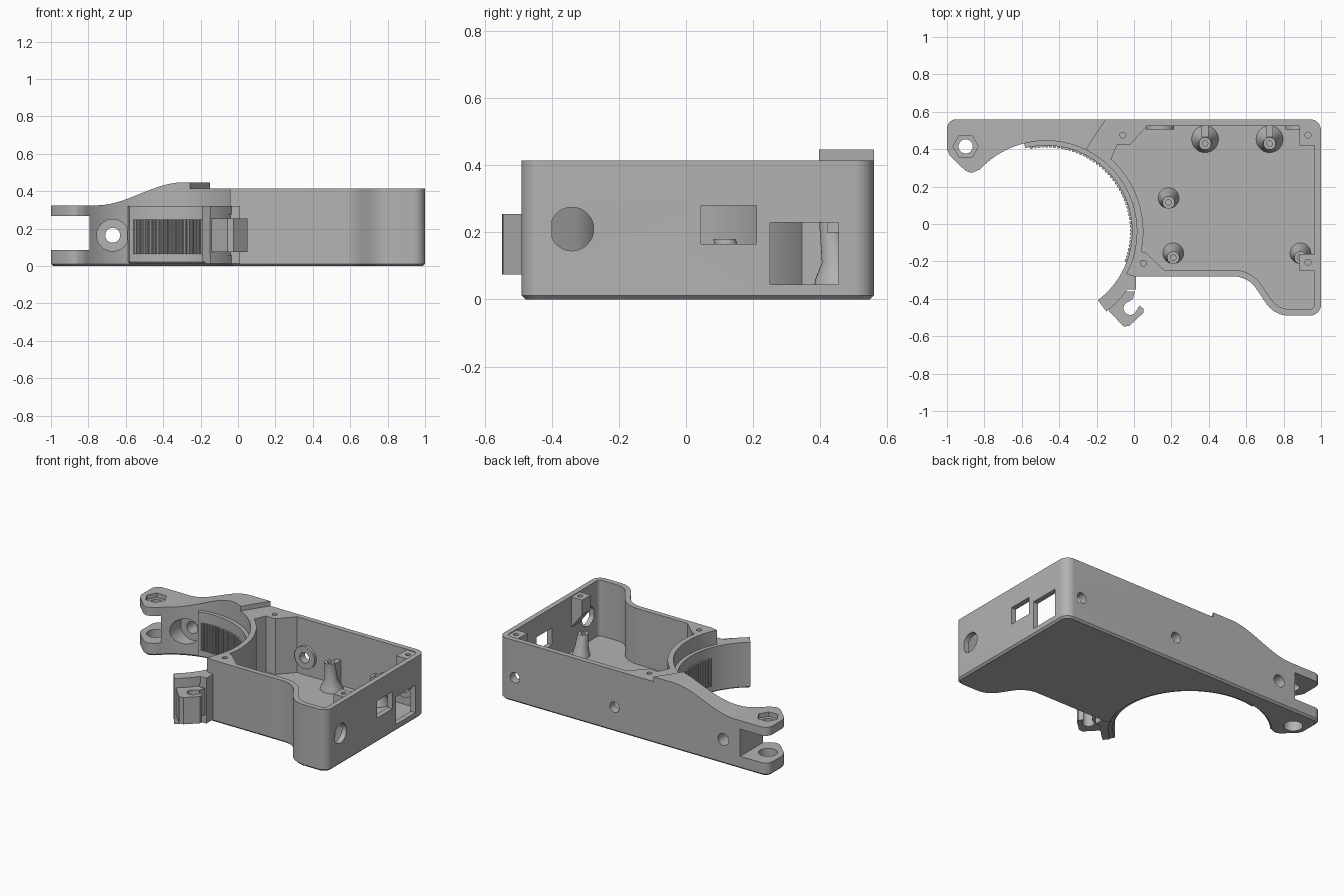
import bpy, bmesh, math
from mathutils import Vector

cube = bpy.data.objects.get("Cube")
if cube:
    bpy.data.objects.remove(cube)

grey = bpy.data.materials.new("plain grey")
grey.use_nodes = True
grey.diffuse_color = (0.45, 0.45, 0.45, 1)
grey.node_tree.nodes["Principled BSDF"].inputs["Base Color"].default_value = (0.45, 0.45, 0.45, 1)

CX, CY = -0.47, -0.04      # centre of the clamp ring
R = 0.485                  # clamp radius


def arc(cx, cy, r, a0, a1, n=12):
    angles = [math.radians(a0 + (a1 - a0) * i / n) for i in range(n + 1)]
    return [(cx + r * math.cos(a), cy + r * math.sin(a)) for a in angles]


def ring(r0, r1, a0, a1, n=48):
    return arc(CX, CY, r0, a0, a1, n) + arc(CX, CY, r1, a1, a0, n)


def circle(cx, cy, r, n=32):
    return arc(cx, cy, r, 0, 360, n)[:-1]


def finish(name, bm):
    bmesh.ops.recalc_face_normals(bm, faces=bm.faces)
    mesh = bpy.data.meshes.new(name)
    bm.to_mesh(mesh)
    bm.free()
    mesh.materials.append(grey)
    ob = bpy.data.objects.new(name, mesh)
    bpy.context.scene.collection.objects.link(ob)
    return ob


def prism(name, pts, lo, hi, axis="z", chamfer=0, skip=None):
    """Extrude a closed profile along an axis, optionally chamfering its lower rim."""
    place = {"x": lambda a, b, c: (c, a, b), "y": lambda a, b, c: (a, c, b),
             "z": lambda a, b, c: (a, b, c)}[axis]
    bm = bmesh.new()
    low = [bm.verts.new(place(a, b, lo)) for a, b in pts]
    high = [bm.verts.new(place(a, b, hi)) for a, b in pts]
    base = bm.faces.new(low)
    bm.faces.new(high)
    for i in range(len(pts)):
        j = (i + 1) % len(pts)
        bm.faces.new((low[i], low[j], high[j], high[i]))
    bmesh.ops.recalc_face_normals(bm, faces=bm.faces)
    if chamfer:
        rim = [e for e in base.edges
               if not skip or ((e.verts[0].co + e.verts[1].co) / 2 - Vector(skip)).length > 0.02]
        bmesh.ops.bevel(bm, geom=rim, offset=chamfer, segments=1, affect="EDGES")
    return finish(name, bm)


def box(name, x0, x1, y0, y1, z0, z1):
    return prism(name, [(x0, y0), (x1, y0), (x1, y1), (x0, y1)], z0, z1)


def loft(name, sections, n=28):
    """Round sections given as (x, y, z, radius), capped at both ends."""
    bm = bmesh.new()
    loops = [[bm.verts.new((x, y, z)) for x, y in circle(cx, cy, r, n)] for cx, cy, z, r in sections]
    for a, b in zip(loops, loops[1:]):
        for i in range(n):
            j = (i + 1) % n
            bm.faces.new((a[i], a[j], b[j], b[i]))
    bm.faces.new(loops[0])
    bm.faces.new(loops[-1])
    return finish(name, bm)


def combine(ob, cutter, operation="DIFFERENCE"):
    mod = ob.modifiers.new("cut", "BOOLEAN")
    mod.operation, mod.object, mod.solver = operation, cutter, "EXACT"
    bpy.context.view_layer.objects.active = ob
    bpy.ops.object.modifier_apply(modifier=mod.name)
    bpy.data.objects.remove(cutter)


# Open housing: outer shell with a concave clamp side and an S-shaped front
outer = ([(-0.15, 0.56)] + arc(CX, CY, R, 64, -28, 40) + [(0, -0.28)]
         + arc(0.53, -0.43, 0.15, 90, 30) + arc(0.83, -0.34, 0.15, 210, 270)
         + arc(0.94, -0.43, 0.06, -90, 0) + arc(0.94, 0.5, 0.06, 0, 90))
housing = prism("housing", outer, 0, 0.415, chamfer=0.012, skip=(-0.2, 0.478, 0))
inner = (arc(CX, CY, 0.52, 48, -12, 32) + [(0.06, -0.15), (0.16, -0.245)]
         + arc(0.53, -0.43, 0.185, 90, 30) + arc(0.83, -0.34, 0.115, 210, 270)
         + arc(0.94, -0.43, 0.025, -90, 0) + arc(0.94, 0.5, 0.025, 0, 90)
         + [(0.07, 0.525), (-0.02, 0.425), (-0.09, 0.425)])
combine(housing, prism("cavity", inner, 0.04, 0.6))

# Openings in the side wall and the back wall
port = [(max(y, -0.4), z) for y, z in circle(-0.34, 0.21, 0.065)]
combine(housing, prism("port", port, 0.9, 1.1, "x"))
combine(housing, box("slot", 0.9, 1.1, 0.045, 0.21, 0.165, 0.28))
combine(housing, box("socket", 0.9, 1.1, 0.25, 0.455, 0.045, 0.23))
for x in (0.14, 0.88):
    combine(housing, prism("bolt", circle(x, 0.165, 0.035), 0.45, 0.7, "y"))
for x, y in ((-0.06, 0.475), (0.05, -0.21)):
    combine(housing, prism("screw", circle(x, y, 0.016, 16), 0.25, 0.6))

# Collars around the back bolts
for x, r in ((0.14, 0.075), (0.88, 0.07)):
    collar = prism("bolt_collar", circle(x, 0.165, r), 0.505, 0.53, "y")
    combine(collar, prism("bore", circle(x, 0.165, 0.035), 0.4, 0.6, "y"))

# Lid screw lugs on the right, tapering down into the wall
for y0, y1 in ((0.42, 0.53), (-0.25, -0.16)):
    profile = [(0.885, 0.41), (0.885, 0.31), (0.97, 0.2), (0.97, 0.41)]
    lug = prism("lid_lug", profile, y0, y1, "y")
    combine(lug, prism("screw", circle(0.93, (y0 + y1) / 2, 0.016, 16), 0.3, 0.6))

# Leaning standoffs with flared feet
for x, y, foot, top in ((0.38, 0.455, 0.075, 0.23), (0.725, 0.455, 0.075, 0.23),
                        (0.185, 0.14, 0.058, 0.18), (0.21, -0.155, 0.058, 0.18),
                        (0.89, -0.155, 0.058, 0.18)):
    post = loft("standoff", [(x, y, 0.03, foot), (x, y - 0.004, 0.06, foot * 0.88),
                             (x, y - 0.01, 0.11, 0.04), (x, y - 0.025, top, 0.033)])
    combine(post, prism("pilot", circle(x, y - 0.025, 0.015, 16), top - 0.08, top + 0.1))
    if y > 0.4:
        box("standoff_rib", x - 0.018, x + 0.018, y + 0.01, 0.53, 0.035, 0.21)

# Hinge arm: plan shape trimmed by a side profile that swells upward
plan = ([(-0.15, 0.56)] + arc(-0.95, 0.51, 0.05, 90, 180) + [(-1, 0.4), (-0.985, 0.365)]
        + [(-0.905, 0.288)] + arc(-0.87, 0.315, 0.04, 235, 305, 6) + arc(CX, CY, R, 137, 64, 36))
arm = prism("hinge_arm", plan, 0, 0.6, chamfer=0.012, skip=(-0.2, 0.478, 0))
swell = [(-1.1, -0.1), (0, -0.1), (0, 0.447), (-0.3, 0.447)]
for i in range(17):
    t = 1 - i / 16
    swell.append((-0.75 + 0.45 * t, 0.325 + 0.122 * t * t * (3 - 2 * t)))
swell.append((-1.1, 0.325))
combine(arm, prism("side_profile", swell, 0, 1, "y"), "INTERSECT")

# Fork gap, pivot pin holes with a hexagonal nut pocket, and the cross bolt
combine(arm, box("fork_gap", -1.2, -0.795, 0.1, 0.8, 0.085, 0.268))
combine(arm, prism("pin_low", circle(-0.9, 0.415, 0.058), -0.1, 0.15))
combine(arm, prism("pin_high", circle(-0.9, 0.415, 0.038), 0.2, 0.5))
combine(arm, prism("nut_pocket", circle(-0.9, 0.415, 0.068, 6), 0.295, 0.5))
combine(arm, prism("counterbore", circle(-0.67, 0.165, 0.085), 0.2, 0.47, "y"))
combine(arm, prism("cross_bolt", circle(-0.67, 0.165, 0.04), 0.2, 0.8, "y"))

# Clamp liner that runs on as the latch panel, with a ribbed grip
prism("clamp_liner", ring(0.46, 0.495, -53, 104), 0.015, 0.32, chamfer=0.008)
for i in range(47):
    a = math.radians(-20 + i * 120 / 46)
    x, y = CX + 0.457 * math.cos(a), CY + 0.457 * math.sin(a)
    prism("grip_rib", circle(x, y, 0.009, 10), 0.065, 0.25)

# Latch: thickened panel ends, neck and hook
for z0, z1 in ((0.015, 0.06), (0.275, 0.32)):
    prism("latch_flange", ring(0.49, 0.535, -53, -31, 12), z0, z1)
prism("latch_web", ring(0.49, 0.53, -53, -31, 12), 0.05, 0.28)
box("latch_neck", -0.045, 0.01, -0.35, -0.27, 0.015, 0.32)
hook = ([(-0.17, -0.405), (-0.165, -0.43), (-0.125, -0.475), (-0.055, -0.548), (-0.025, -0.545),
         (0.05, -0.475), (0.052, -0.455), (0.03, -0.435)]
        + arc(-0.02, -0.45, 0.036, -45, -260, 14) + [(-0.005, -0.4), (0.005, -0.36), (-0.07, -0.36)])
prism("latch_hook", hook, 0.075, 0.255)

# Smooth the curved walls while keeping edges sharp
for ob in bpy.context.scene.objects:
    ob.select_set(ob.type == "MESH" and grey.name in ob.data.materials)
bpy.context.view_layer.objects.active = housing
bpy.ops.object.shade_smooth_by_angle(angle=math.radians(30))
